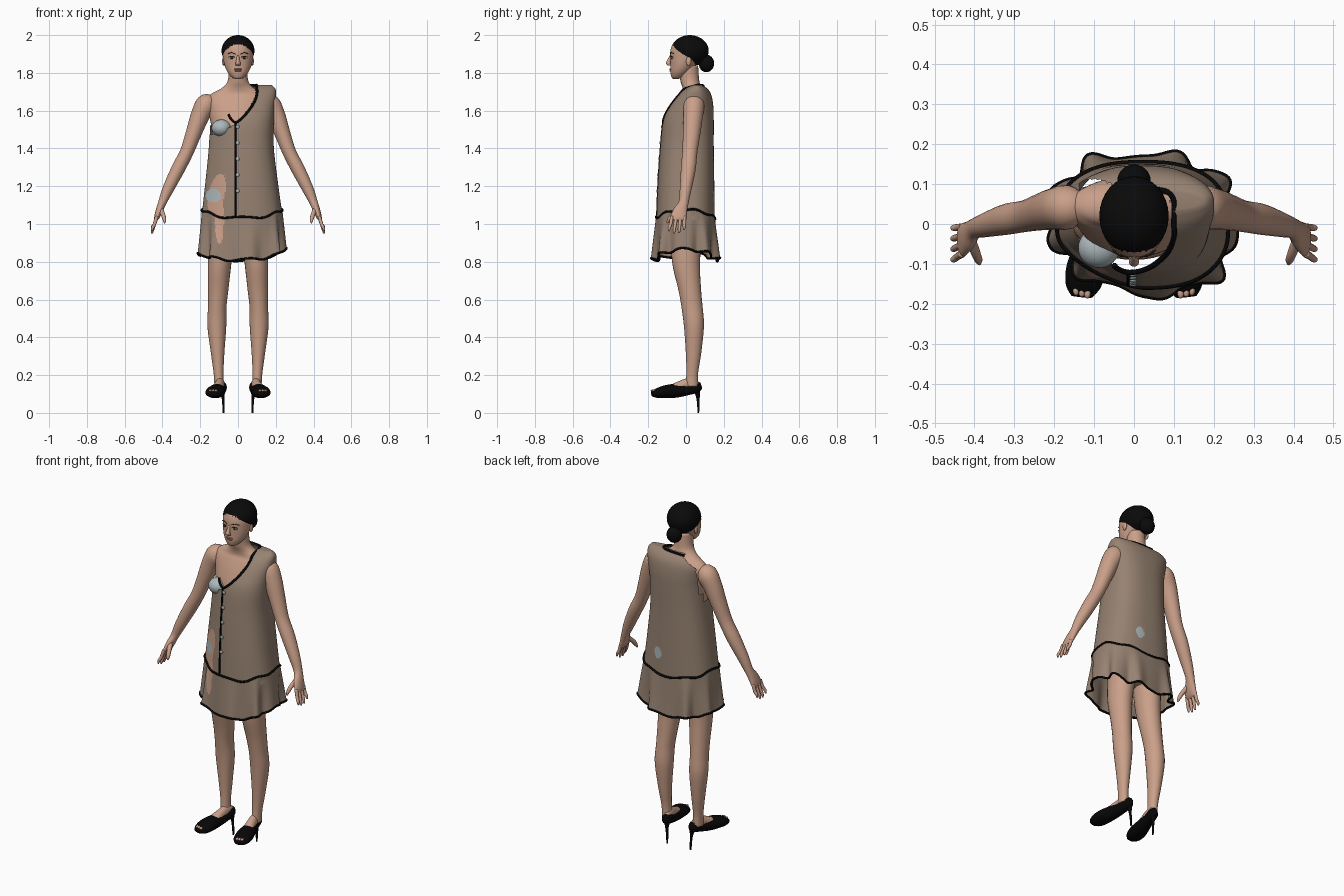
import bpy
import bmesh
import math
from mathutils import Vector, Matrix

if "Cube" in bpy.data.objects:
    bpy.data.objects.remove(bpy.data.objects["Cube"])


def material(name, r, g, b):
    mat = bpy.data.materials.new(name)
    mat.use_nodes = True
    mat.diffuse_color = (r, g, b, 1)
    shader = next(n for n in mat.node_tree.nodes if n.type == 'BSDF_PRINCIPLED')
    shader.inputs["Base Color"].default_value = (r, g, b, 1)
    shader.inputs["Roughness"].default_value = 0.8
    return mat


SKIN = material("skin", 0.59, 0.35, 0.25)
CLOTH = material("taupe cloth", 0.305, 0.222, 0.166)
BLACK = material("black trim", 0.002, 0.002, 0.002)
HAIR = material("dark hair", 0.003, 0.003, 0.003)
PALE = material("pale blue underwear", 0.42, 0.48, 0.50)
LIPS = material("lips", 0.40, 0.18, 0.14)
EYE = material("eye dark", 0.03, 0.02, 0.015)
WHITE = material("eye white", 0.6, 0.57, 0.54)


def finish(name, bm, mats):
    """Turn a bmesh into a smooth shaded object."""
    bmesh.ops.recalc_face_normals(bm, faces=bm.faces)
    for f in bm.faces:
        f.smooth = True
    mesh = bpy.data.meshes.new(name)
    bm.to_mesh(mesh)
    bm.free()
    for mat in mats:
        mesh.materials.append(mat)
    obj = bpy.data.objects.new(name, mesh)
    bpy.context.collection.objects.link(obj)


def smooth(rows, steps=5):
    """Catmull-Rom interpolation between rows of numbers."""
    out = []
    for i in range(len(rows) - 1):
        p, q, r, s = (rows[max(0, min(k, len(rows) - 1))] for k in range(i - 1, i + 3))
        for k in range(steps):
            t = k / steps
            out.append([b + t * ((c - a) + t * ((2 * a - 5 * b + 4 * c - d) + t * (3 * b - a - 3 * c + d))) / 2
                        for a, b, c, d in zip(p, q, r, s)])
    return out + [list(rows[-1])]


def grid(bm, rings, cap=True):
    """Skin closed rings of points into quads."""
    loops = [[bm.verts.new(p) for p in ring] for ring in rings]
    for a, b in zip(loops, loops[1:]):
        for i in range(len(a)):
            j = (i + 1) % len(a)
            bm.faces.new((a[i], a[j], b[j], b[i]))
    if cap:
        bm.faces.new(loops[0])
        bm.faces.new(loops[-1])


def tube(name, rows, mat, side=1, axis=None, ref=(0, 1, 0), seg=24):
    """Loft ellipses; rows hold x, y, z, half size across, half size along ref."""
    rows = smooth(rows)
    rings = []
    for i, (x, y, z, a, b) in enumerate(rows):
        lo, hi = rows[max(i - 1, 0)], rows[min(i + 1, len(rows) - 1)]
        t = Vector(axis) if axis else (Vector(hi[:3]) - Vector(lo[:3])).normalized()
        u = Vector(ref).cross(t).normalized()
        v = t.cross(u)
        ring = []
        for k in range(seg):
            w = math.tau * k / seg
            p = Vector((x, y, z)) + u * max(a, .002) * math.cos(w) + v * max(b, .002) * math.sin(w)
            ring.append((p.x * side, p.y, p.z))
        rings.append(ring)
    bm = bmesh.new()
    grid(bm, rings)
    finish(name, bm, [mat])


def sphere(center, size):
    bm = bmesh.new()
    bmesh.ops.create_uvsphere(bm, u_segments=32, v_segments=20, radius=1)
    bm.transform(Matrix.Translation(center) @ Matrix.Diagonal((*size, 1)))
    return bm


def ball(name, center, size, mat, side=1):
    finish(name, sphere((center[0] * side, center[1], center[2]), size), [mat])


def piping(name, points, radius, mat, cyclic=False):
    curve = bpy.data.curves.new(name, 'CURVE')
    curve.dimensions = '3D'
    curve.bevel_depth = radius
    curve.bevel_resolution = 2
    curve.use_fill_caps = True
    spline = curve.splines.new('POLY')
    spline.points.add(len(points) - 1)
    for sp, p in zip(spline.points, points):
        sp.co = (*p, 1)
    spline.use_cyclic_u = cyclic
    curve.materials.append(mat)
    bpy.context.collection.objects.link(bpy.data.objects.new(name, curve))


UP = (0, 0, 1)

# Torso with neck
tube("torso", [(0, .01, .92, .15, .09), (0, .01, 1.05, .155, .1), (0, .01, 1.25, .12, .085),
               (0, .012, 1.42, .132, .094), (0, .018, 1.52, .142, .1), (0, .032, 1.6, .157, .09),
               (0, .042, 1.66, .166, .073), (0, .042, 1.69, .14, .058), (0, .032, 1.72, .085, .05),
               (0, .02, 1.76, .054, .05), (0, .012, 1.84, .05, .052)], SKIN, axis=UP, seg=40)
ball("bra_cup", (-.088, -.06, 1.508), (.052, .05, .045), PALE)

# Head and face
tube("head", [(0, -.055, 1.768, .014, .014), (0, -.045, 1.778, .034, .032), (0, -.03, 1.805, .056, .053),
              (0, -.015, 1.84, .071, .068), (0, 0, 1.88, .079, .084), (0, .005, 1.92, .08, .087),
              (0, .01, 1.955, .07, .078), (0, .015, 1.985, .04, .045)], SKIN, axis=UP, seg=40)
tube("nose", [(0, -.078, 1.892, .006, .008), (0, -.088, 1.87, .009, .01), (0, -.094, 1.85, .013, .013),
              (0, -.085, 1.838, .012, .008)], SKIN, axis=UP)
ball("upper_lip", (0, -.08, 1.819), (.022, .008, .005), LIPS)
ball("lower_lip", (0, -.079, 1.811), (.018, .008, .005), LIPS)
for s, label in ((-1, "right"), (1, "left")):
    ball(label + "_eye", (.032, -.073, 1.88), (.015, .006, .007), WHITE, s)
    ball(label + "_iris", (.032, -.077, 1.88), (.008, .004, .007), EYE, s)
    piping(label + "_lash", [(s * .016, -.08, 1.883), (s * .032, -.081, 1.889), (s * .05, -.07, 1.884)], .002, EYE)
    piping(label + "_brow", [(s * .014, -.083, 1.9), (s * .035, -.079, 1.908), (s * .055, -.065, 1.901)], .002, EYE)
    ball(label + "_ear", (.076, .014, 1.862), (.008, .014, .024), SKIN, s)

# Hair cap, cut along the hairline and nape, and bun
bm = sphere((0, .02, 1.917), (.087, .1, .083))
for point, normal in (((0, .02, 1.868), (0, -.62, -.78)), ((0, 0, 1.842), (0, 0, -1))):
    bmesh.ops.bisect_plane(bm, geom=bm.verts[:] + bm.edges[:] + bm.faces[:],
                           plane_co=point, plane_no=normal, clear_outer=True)
finish("hair", bm, [HAIR])
ball("hair_bun", (0, .108, 1.85), (.042, .041, .046), HAIR)

# Arms, hands, legs, feet and shoes
for s, label in ((-1, "right"), (1, "left")):
    tube(label + "_arm", [(.13, .042, 1.655, .03, .035), (.165, .042, 1.635, .056, .055), (.2, .038, 1.575, .05, .052),
                          (.235, .03, 1.48, .042, .046), (.272, .02, 1.38, .036, .04), (.318, .012, 1.29, .036, .039),
                          (.37, -.002, 1.185, .03, .031), (.4, -.012, 1.115, .022, .026),
                          (.417, -.03, 1.07, .019, .037), (.43, -.04, 1.035, .014, .042),
                          (.436, -.042, 1.02, .008, .036)], SKIN, s)
    for k in range(4):
        y = -.074 + .022 * k
        drop = (.012, 0, .002, .018)[k]
        tube(f"{label}_finger_{k + 1}", [(.43, y, 1.04, .01, .01), (.442, y * 1.1, 1.0, .009, .009),
                                         (.452, y * 1.2, .968 + drop, .008, .008),
                                         (.456, y * 1.2, .95 + drop, .004, .004)], SKIN, s, seg=12)
    tube(label + "_thumb", [(.41, -.04, 1.08, .014, .014), (.397, -.072, 1.05, .012, .012),
                            (.39, -.09, 1.025, .01, .01), (.388, -.1, 1.005, .004, .004)], SKIN, s, ref=(1, 0, 0), seg=12)
    tube(label + "_leg", [(.085, .005, .97, .072, .085), (.097, 0, .8, .063, .074), (.105, .02, .65, .054, .06),
                          (.11, .032, .56, .049, .056), (.112, .042, .46, .05, .053), (.108, .04, .32, .036, .041),
                          (.103, .033, .21, .026, .031), (.1, .03, .14, .025, .034)], SKIN, s, axis=UP)
    tube(label + "_foot", [(.088, .062, .15, .02, .018), (.094, .02, .152, .033, .023), (.103, -.03, .139, .03, .027),
                           (.115, -.09, .122, .02, .036), (.12, -.13, .11, .014, .036)], SKIN, s, ref=(1, 0, 0))
    tube(label + "_shoe", [(.082, .08, .145, .017, .01), (.086, .058, .138, .031, .027), (.094, .01, .124, .03, .031),
                           (.107, -.05, .118, .037, .039), (.12, -.11, .112, .034, .049),
                           (.128, -.155, .104, .025, .044), (.131, -.182, .1, .013, .026)], BLACK, s, ref=(1, 0, 0))
    tube(label + "_heel", [(.083, .056, .125, .018, .02), (.08, .063, .085, .008, .01), (.077, .065, .04, .006, .006),
                           (.076, .065, 0, .005, .005)], BLACK, s, axis=UP, seg=12)
    for k in range(3):
        ball(f"{label}_toe_{k + 1}", (.117 + .014 * k, -.174 + .004 * k, .117), (.008, .013, .007), SKIN, s)

# Dress sections: height, then the x and y extents
SECTIONS = smooth([(1.02, -.195, .24, -.157, .152), (1.2, -.175, .214, -.15, .15), (1.4, -.155, .19, -.137, .147),
                   (1.54, -.15, .19, -.122, .147), (1.62, -.155, .195, -.088, .145), (1.68, -.165, .201, -.045, .135),
                   (1.715, -.165, .198, -.008, .115), (1.735, -.145, .18, .03, .085)], 14)


def section(z):
    """Centre and half sizes of the dress at a height."""
    z = max(SECTIONS[0][0], min(z, SECTIONS[-1][0]))
    a, b = next((a, b) for a, b in zip(SECTIONS, SECTIONS[1:]) if z <= b[0])
    t = (z - a[0]) / (b[0] - a[0])
    x0, x1, y0, y1 = (p + t * (q - p) for p, q in zip(a[1:], b[1:]))
    return (x0 + x1) / 2, (y0 + y1) / 2, (x1 - x0) / 2, (y1 - y0) / 2


POWER = 2.5


def outline(w, z):
    """Point on the dress; squarish section, flatter on the right front where the body presses through."""
    cx, cy, rx, ry = section(z)
    c, d = math.cos(w), math.sin(w)
    press = .06 * c * d if c < 0 and d < 0 else 0
    return Vector((cx + rx * math.copysign(abs(c) ** (2 / POWER), c),
                   cy + ry * math.copysign(abs(d) ** (2 / POWER), d) + press, z))


def on_dress(x, z, facing=-1, lift=.003):
    cx, cy, rx, ry = section(z)
    depth = max(0, 1 - abs((x - cx) / rx) ** POWER) ** (1 / POWER)
    return Vector((x, cy + facing * (ry * depth + lift), z))


def is_open(p):
    """Neckline, bare shoulder and armhole of the dress."""
    if p.y < .05:
        if p.x > -.012:
            edge = -.012 + .112 * min(1, max(0, (p.z - 1.535) / .15)) ** .75
            return p.z > 1.535 and p.x < edge
        return p.z > 1.475 + max(0, p.x + .13) * .45
    if p.x < -.05 and p.z > 1.73 + (p.x + .05) * .5:
        return True
    if p.x < -.138 and p.z > 1.52:
        return True
    return p.z > 1.72 and p.x < .095 and p.y < .074


def patch(p):
    """Material slot for the spots where the body shows through."""
    if p.y > .05:
        return 2 if ((p.x - .08) / .024) ** 2 + ((p.z - 1.15) / .035) ** 2 < 1 else 0
    if ((p.x + .13) / .042) ** 2 + ((p.z - 1.15) / .036) ** 2 < 1:
        return 2
    hip = ((p.x + .115 - (p.z - 1.15) * .2) / .044) ** 2 + ((p.z - 1.16) / .105) ** 2 < 1
    thigh = ((p.x + .098) / .024) ** 2 + ((p.z - 1.02) / .125) ** 2 < 1
    return 1 if hip or thigh else 0


ANGLES = [math.tau * k / 180 for k in range(180)]


def cloth(name, rings):
    bm = bmesh.new()
    grid(bm, rings, False)
    bmesh.ops.delete(bm, geom=[f for f in bm.faces if is_open(f.calc_center_median())], context='FACES')
    for f in bm.faces:
        f.material_index = patch(f.calc_center_median())
    finish(name, bm, [CLOTH, SKIN, PALE])


# Dress body, closed over the shoulder
rings = [[outline(w, 1.02 + .715 * k / 120) for w in ANGLES] for k in range(121)]
ridge, rim = Vector((.02, .057, 1.738)), rings[-1]
rings += [[ridge.lerp(p, 1 - k / 10.5) for p in rim] for k in range(1, 11)]
cloth("dress_body", rings)


# Gathered ruffle with waves that deepen towards the hem
def ruffle(w, t):
    top = outline(w, 1.032 + .042 * math.cos(w) ** 2 + .006 * math.sin(7 * w))
    out = Vector((math.cos(w), math.sin(w), 0))
    wave = (.3 + .7 * abs(math.sin(2 * w))) * (.019 * math.cos(9 * w + .6) + .005 * math.sin(16 * w))
    p = top + out * (.003 + .017 * t + wave * t)
    hem = .81 + (.055 if p.x > 0 else .03) * math.cos(w) ** 2 + .008 * math.cos(9 * w + .6)
    p.z += t * (hem - p.z)
    return p


cloth("ruffle", [[ruffle(w, k / 40) for w in ANGLES] for k in range(41)])
piping("seam_trim", [ruffle(w, 0) for w in ANGLES], .006, BLACK, True)
piping("hem_trim", [ruffle(w, 1) for w in ANGLES], .006, BLACK, True)

# Neckline piping, front placket and buttons
neck = [(-.05, 1.58, -1), (-.04, 1.56, -1), (-.012, 1.538, -1), (.025, 1.565, -1), (.06, 1.605, -1),
        (.088, 1.65, -1), (.1, 1.69, -1), (.1, 1.72, -1), (.1, 1.735, 0), (.085, 1.734, .8),
        (.04, 1.733, 1), (0, 1.732, 1), (-.05, 1.731, 1)]
piping("neckline_trim", [on_dress(x, z, f, 0) for x, z, f in smooth(neck, 4)], .007, BLACK)
piping("front_placket", [on_dress(-.014, 1.535 - .5 * k / 20, lift=-.002) for k in range(21)], .005, BLACK)
for k in range(5):
    ball(f"button_{k + 1}", on_dress(-.002, 1.515 - .085 * k, lift=.002), (.01, .004, .01), PALE)
